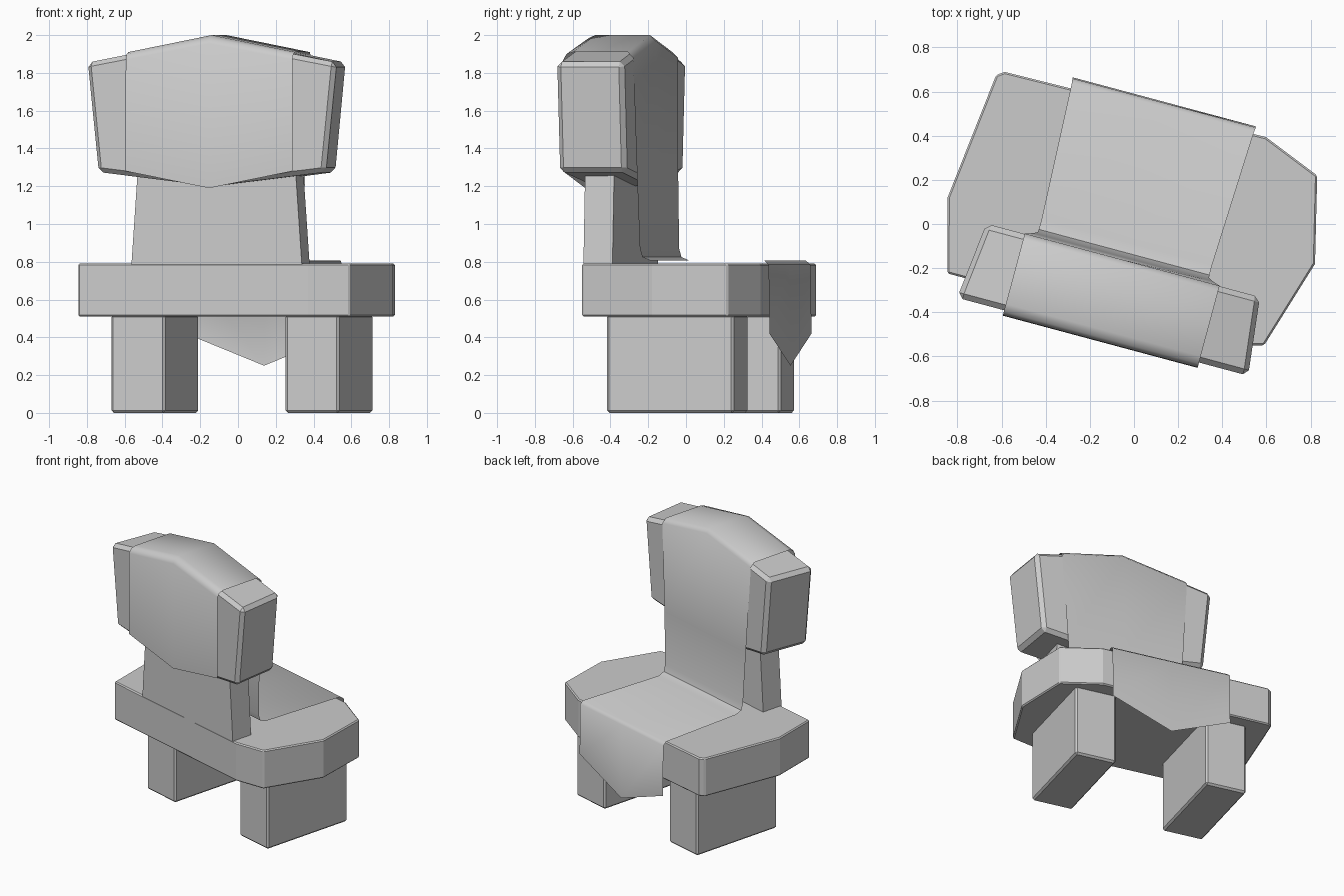
import bpy, bmesh, math
from mathutils import Vector

if "Cube" in bpy.data.objects:
    bpy.data.objects.remove(bpy.data.objects["Cube"])

TURN = math.radians(-15)  # whole chair is turned about z


def make(name, verts, faces, bevel=0.0, smooth=0.0):
    mesh = bpy.data.meshes.new(name)
    mesh.from_pydata(verts, [], faces)
    bm = bmesh.new()
    bm.from_mesh(mesh)
    bmesh.ops.recalc_face_normals(bm, faces=bm.faces)
    bm.to_mesh(mesh)
    bm.free()
    ob = bpy.data.objects.new(name, mesh)
    bpy.context.collection.objects.link(ob)
    ob.rotation_euler.z = TURN
    if bevel:
        mod = ob.modifiers.new("Bevel", 'BEVEL')
        mod.width = bevel
        mod.segments = 1
        mod.angle_limit = math.radians(40)
    if smooth:
        bpy.ops.object.select_all(action='DESELECT')
        bpy.context.view_layer.objects.active = ob
        ob.select_set(True)
        bpy.ops.object.shade_smooth_by_angle(angle=math.radians(smooth))
    return ob


def loft(name, a, b, **kw):
    """Closed solid between two loops with equal point counts."""
    n = len(a)
    faces = [tuple(range(n)), tuple(range(n, 2 * n))]
    faces += [(i, (i + 1) % n, n + (i + 1) % n, n + i) for i in range(n)]
    return make(name, a + b, faces, **kw)


def rect(x0, x1, y0, y1, z):
    return [(x0, y0, z), (x1, y0, z), (x1, y1, z), (x0, y1, z)]


# Seat slab with an irregular faceted outline
outline = [(-0.759, -0.435), (0.5, -0.435), (0.712, -0.378), (0.839, 0.038),
           (0.745, 0.427), (0.476, 0.535), (-0.745, 0.514), (-0.778, 0.49), (-0.847, -0.103)]
loft("seat", [(x, y, 0.51) for x, y in outline], [(x, y, 0.79) for x, y in outline], bevel=0.008)

# Slab legs
for side, name in ((1, "right_leg"), (-1, "left_leg")):
    xs = sorted((side * 0.33, side * 0.625))
    loft(name, rect(*xs, -0.268, 0.428, 0), rect(*xs, -0.268, 0.428, 0.52), bevel=0.013)

# Tapered post between seat and headrest
loft("back_post", rect(-0.467, 0.467, -0.437, -0.278, 0.785),
     rect(-0.43, 0.43, -0.437, -0.278, 1.32))

# Six-sided headrest, narrower towards the rear
profile = [(-0.63, 1.275), (-0.01, 1.2), (0.62, 1.275), (0.68, 1.855), (-0.01, 1.985), (-0.69, 1.855)]
loft("headrest", [(x, -0.53, z) for x, z in profile],
     [(x * 0.94, -0.172, z) for x, z in profile], bevel=0.025)

# Draped cloth: rows of (y, side z, middle z, half width)
rows = [(-0.555, 1.28, 1.19, 0.457), (-0.553, 1.87, 1.955, 0.457), (-0.535, 1.9, 1.985, 0.457),
        (-0.50, 1.91, 2.0, 0.457), (-0.20, 1.91, 2.0, 0.457), (-0.17, 1.88, 1.97, 0.457),
        (-0.158, 1.25, 1.25, 0.42), (-0.148, 0.87, 0.87, 0.402), (-0.135, 0.825, 0.825, 0.4),
        (-0.09, 0.806, 0.806, 0.4), (0.54, 0.806, 0.806, 0.427), (0.565, 0.785, 0.785, 0.43),
        (0.57, 0.42, 0.25, 0.43)]
verts, faces = [], []
for y, zs, zm, w in rows:
    verts += [(-0.01 - w, y, zs), (-0.01, y, zm), (-0.01 + w, y, zs)]
for r in range(len(rows) - 1):
    for c in range(2):
        i = r * 3 + c
        faces.append((i, i + 1, i + 4, i + 3))
make("draped_cloth", verts, faces, smooth=50)
